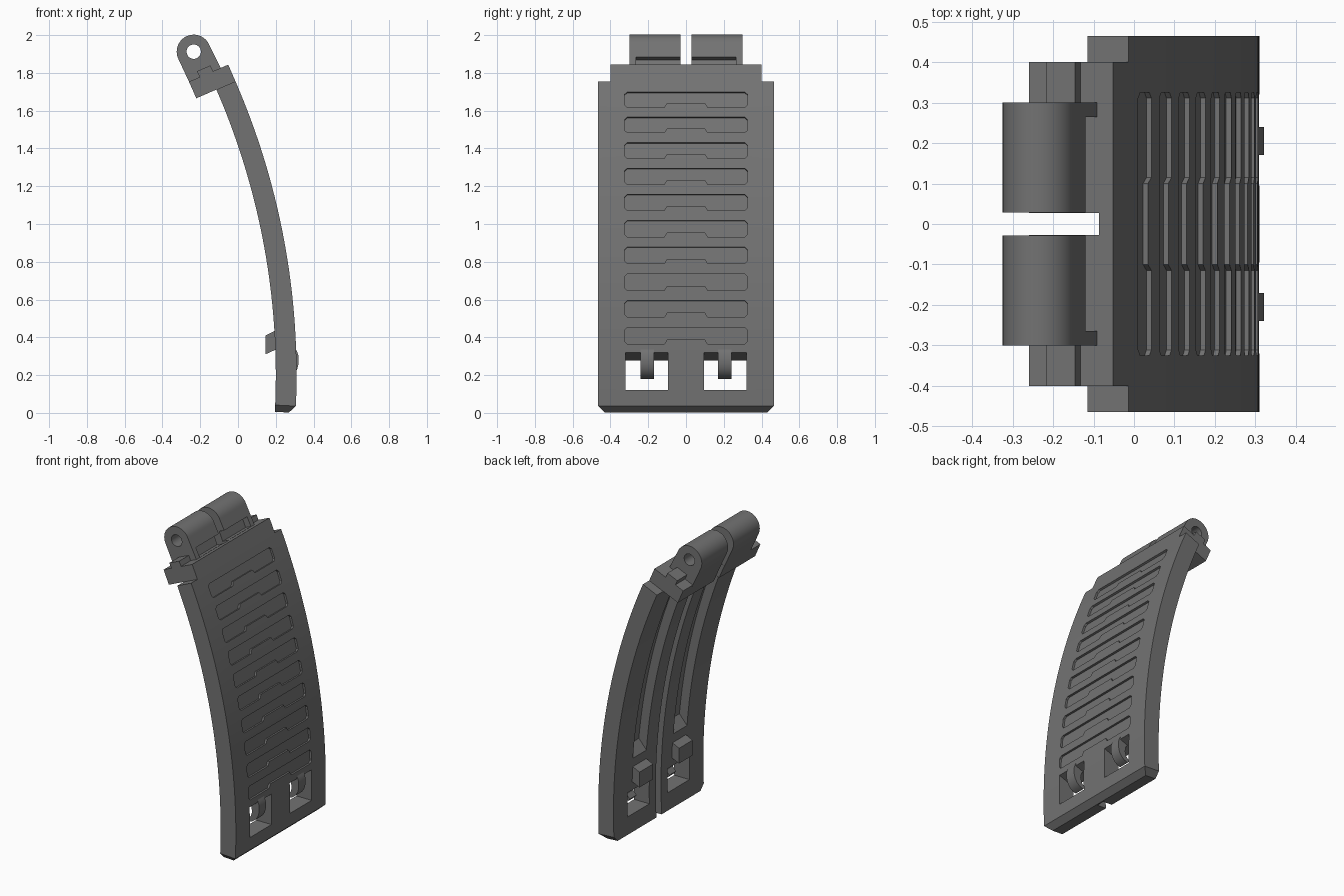
import bpy, bmesh, math
from mathutils import Vector

cube = bpy.data.objects.get("Cube")
if cube:
    bpy.data.objects.remove(cube)

grey = bpy.data.materials.new("dark_grey")
grey.use_nodes = True
colour = (0.17, 0.17, 0.17, 1)
grey.diffuse_color = colour
grey.node_tree.nodes["Principled BSDF"].inputs["Base Color"].default_value = colour

# Curved plate: an arc in the xz plane, measured by arc length s along its outer face
CX, CZ, R_OUT, R_IN = -3.59, 0.2, 3.9, 3.79
S_LOW, S_TOP = -0.2, 1.6


def arc_point(r, s):
    a = s / R_OUT
    return CX + r * math.cos(a), CZ + r * math.sin(a)


def make_object(name, bm):
    bmesh.ops.recalc_face_normals(bm, faces=bm.faces)
    mesh = bpy.data.meshes.new(name)
    bm.to_mesh(mesh)
    bm.free()
    mesh.materials.append(grey)
    obj = bpy.data.objects.new(name, mesh)
    bpy.context.collection.objects.link(obj)
    return obj


def add_loft(bm, ring_a, ring_b):
    a = [bm.verts.new(p) for p in ring_a]
    b = [bm.verts.new(p) for p in ring_b]
    bm.faces.new(a)
    bm.faces.new(b)
    for i in range(len(a)):
        j = (i + 1) % len(a)
        bm.faces.new((a[i], a[j], b[j], b[i]))


def add_prism(bm, profile, y0, y1):
    add_loft(bm, [(x, y0, z) for x, z in profile], [(x, y1, z) for x, z in profile])


def band(r0, r1, s0, s1, n):
    ss = [s0 + (s1 - s0) * i / n for i in range(n + 1)]
    return [arc_point(r1, s) for s in ss] + [arc_point(r0, s) for s in reversed(ss)]


def prism(name, profile, y0, y1):
    bm = bmesh.new()
    add_prism(bm, profile, y0, y1)
    return make_object(name, bm)


def cut(target, cutter):
    cutter.hide_render = True
    mod = target.modifiers.new("cut", "BOOLEAN")
    mod.object = cutter
    mod.operation = "DIFFERENCE"
    mod.solver = "EXACT"
    bpy.context.view_layer.objects.active = target
    bpy.ops.object.modifier_apply(modifier=mod.name)
    bpy.data.objects.remove(cutter)


def smooth(obj):
    bpy.ops.object.select_all(action="DESELECT")
    obj.select_set(True)
    bpy.context.view_layer.objects.active = obj
    bpy.ops.object.shade_smooth_by_angle(angle=math.radians(25))


def mirrored(y0, y1):
    return ((y0, y1), (-y1, -y0))


# Main plate with its chamfered lower end
bm = bmesh.new()
add_prism(bm, band(R_IN, R_OUT, S_LOW, S_TOP, 48), -0.465, 0.465)
low_out, low_in = arc_point(R_OUT, S_LOW), arc_point(R_IN, S_LOW)


def at(v, p):
    return abs(v.co.x - p[0]) + abs(v.co.z - p[1]) < 0.001


edges = []
for e in bm.edges:
    a, b = e.verts
    ends = [at(v, low_out) or at(v, low_in) for v in e.verts]
    if all(ends) and not (at(a, low_in) and at(b, low_in)):
        edges.append(e)
bmesh.ops.bevel(bm, geom=edges, offset=0.036, segments=1, affect="EDGES")
plate = make_object("curved_plate", bm)

# Shallow stepped panels on the outer face
bm = bmesh.new()
for i in range(10):
    top = 1.539 - 0.143 * i
    low, mid, c = top - 0.088, top - 0.064, 0.014
    half = [(0.10, mid), (0.115, low), (0.325 - c, low), (0.325, low + c),
            (0.325, top - c), (0.325 - c, top)]
    outline = half + [(-y, s) for y, s in reversed(half)]
    rings = []
    for r in (R_OUT - 0.013, R_OUT + 0.03):
        rings.append([Vector((arc_point(r, s)[0], y, arc_point(r, s)[1])) for y, s in outline])
    add_loft(bm, *rings)
cut(plate, make_object("panel_cutter", bm))

# Long channels and centre slit in the inner face
bm = bmesh.new()
for y0, y1 in mirrored(0.14, 0.28):
    channel = band(R_IN - 0.03, R_IN + 0.06, 0.36, 1.52, 40)
    channel[-1] = arc_point(R_IN - 0.03, 0.27)
    add_prism(bm, channel, y0, y1)
add_prism(bm, band(R_IN - 0.03, R_IN + 0.065, S_LOW - 0.1, S_TOP + 0.1, 40), -0.027, 0.027)
cut(plate, make_object("channel_cutter", bm))

# Latch windows with a sloping upper face
window = [(0.1, 0.12), (0.4, 0.12), (0.4, 0.354), (0.1, 0.24)]
bm = bmesh.new()
for y0, y1 in mirrored(0.095, 0.32):
    add_prism(bm, window, y0, y1)
cut(plate, make_object("window_cutter", bm))
smooth(plate)

# Latch hooks and release blocks
hook = [(0.235, 0.32), (0.24, 0.35), (0.30, 0.35), (0.313, 0.325), (0.321, 0.30), (0.321, 0.26),
        (0.313, 0.23), (0.297, 0.205), (0.275, 0.188), (0.25, 0.18), (0.24, 0.195),
        (0.262, 0.22), (0.27, 0.25), (0.265, 0.28)]
block = [(0.145, 0.31), (0.145, 0.41), (0.2, 0.437), (0.22, 0.437), (0.22, 0.335), (0.2, 0.335)]
for side, hook_y, block_y in zip(("left", "right"), mirrored(0.17, 0.24), mirrored(0.135, 0.275)):
    smooth(prism(side + "_latch_hook", hook, *hook_y))
    prism(side + "_release_block", block, *block_y)

# Hinge end, in a frame set square to the top of the plate
tilt = S_TOP / R_OUT
ox, oz = arc_point(R_OUT, S_TOP)


def tilted(points):
    c, s = math.cos(tilt), math.sin(tilt)
    return [(ox + u * c - t * s, oz + u * s + t * c) for u, t in points]


def box(u0, u1, t0, t1):
    return tilted([(u0, t0), (u1, t0), (u1, t1), (u0, t1)])


bar = prism("hinge_bar", box(-0.226, 0, 0, 0.096), -0.4, 0.4)
cut(bar, prism("slit_cutter", box(-0.4, -0.038, -0.1, 0.2), -0.027, 0.027))

# Knuckles: rounded lugs with a pin hole and a recess at the foot
PU, PT, PR = -0.14, 0.232, 0.09


def arc(r, a0, a1, n):
    angles = [math.radians(a0 + (a1 - a0) * i / n) for i in range(n + 1)]
    return [(PU + r * math.cos(a), PT + r * math.sin(a)) for a in angles]


lug = tilted(arc(PR, 0, 180, 24) + [(-0.226, 0.08), (-0.042, 0.08)])
recesses = mirrored(0.0, 0.265)
for side, lug_y, rec_y, rib_y in zip(("left", "right"), mirrored(0.028, 0.3),
                                     recesses, mirrored(0.29, 0.4)):
    knuckle = prism(side + "_knuckle", lug, *lug_y)
    cut(knuckle, prism("pin_cutter", tilted(arc(0.038, 0, 345, 23)), -0.5, 0.5))
    cut(knuckle, prism("recess_cutter", box(-0.085, 0.1, 0.097, 0.16), *rec_y))
    smooth(knuckle)
    prism(side + "_stop_rib", box(-0.165, -0.088, 0.08, 0.13), *rib_y)
